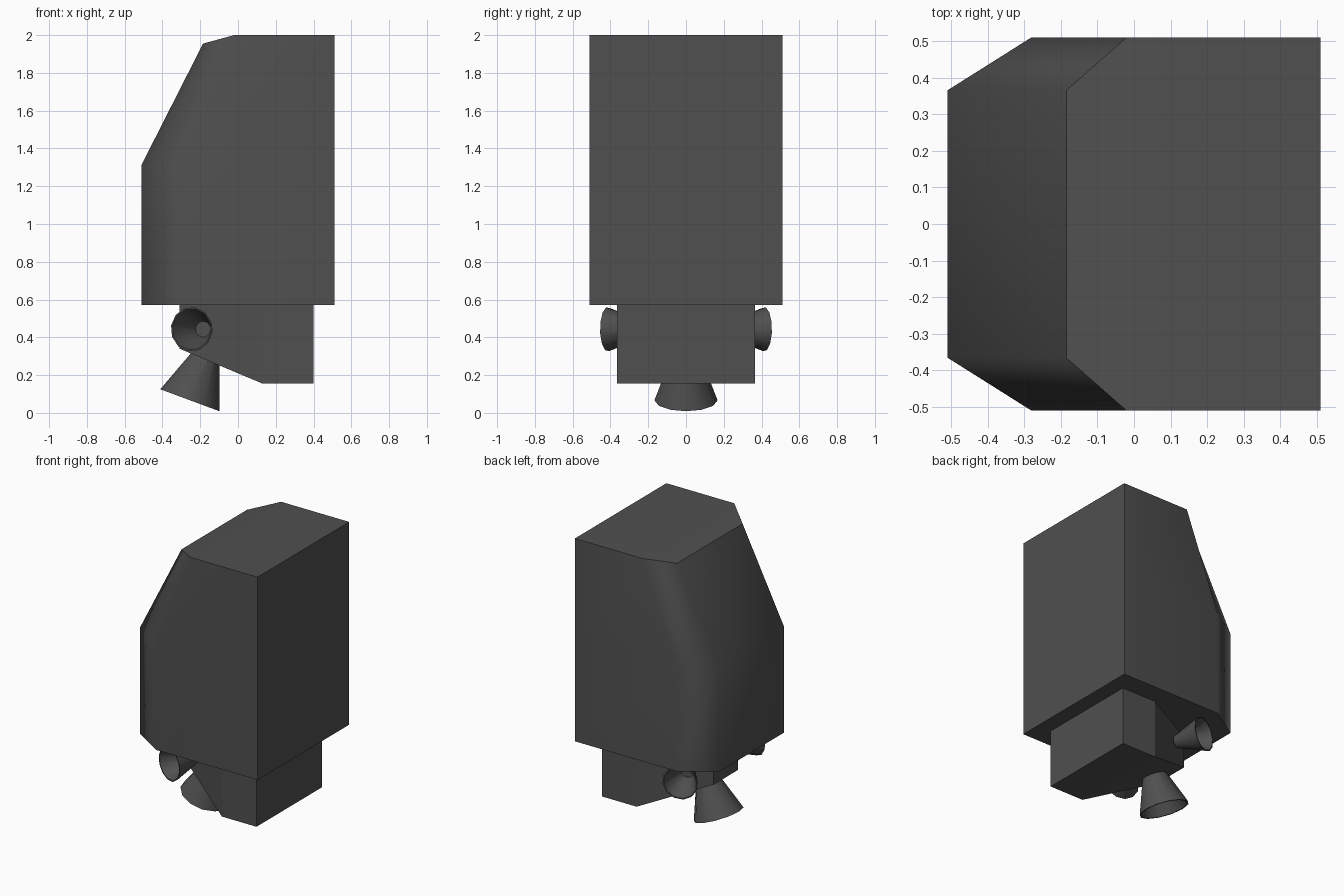
import bpy, bmesh, math
from mathutils import Vector

if "Cube" in bpy.data.objects:
    bpy.data.objects.remove(bpy.data.objects["Cube"])

grey = bpy.data.materials.new("dark grey")
grey.diffuse_color = (0.08, 0.08, 0.08, 1)
grey.use_nodes = True
grey.node_tree.nodes["Principled BSDF"].inputs["Base Color"].default_value = grey.diffuse_color


def finish(bm, name):
    bmesh.ops.recalc_face_normals(bm, faces=bm.faces)
    me = bpy.data.meshes.new(name)
    bm.to_mesh(me)
    bm.free()
    me.materials.append(grey)
    ob = bpy.data.objects.new(name, me)
    bpy.context.collection.objects.link(ob)
    return ob


def mirrored(half):
    """Close a half plan outline (y > 0) by mirroring it across y."""
    return half + [(x, -y, z) for x, y, z in reversed(half)]


def loft(bm, rings, cap=True):
    """Skin closed rings of points, with optional end caps."""
    loops = [[bm.verts.new(p) for p in r] for r in rings]
    n = len(loops[0])
    for a, b in zip(loops, loops[1:]):
        for i in range(n):
            j = (i + 1) % n
            bm.faces.new((a[i], a[j], b[j], b[i]))
    if cap:
        bm.faces.new(loops[0])
    return loops


# main housing: chamfered prism whose nose leans back above z = 1.315
bm = bmesh.new()
rings = [mirrored([(0.51, 0.51, z), (-0.28, 0.51, z), (-0.51, 0.365, z)])
         for z in (0.57, 1.315)]
rings.append(mirrored([(0.51, 0.51, 2), (-0.02, 0.51, 2), (-0.185, 0.365, 1.955)]))
top = loft(bm, rings)[-1]
bm.faces.new((top[0], top[1], top[4], top[5]))   # flat roof
bm.faces.new((top[1], top[2], top[3], top[4]))   # sloped roof lip
bmesh.ops.recalc_face_normals(bm, faces=bm.faces)
for f in bm.faces:
    f.smooth = True
for e in bm.edges:   # roof, floor and flat back stay crisp, the nose is soft
    caps = any(f.normal.x > 0.9 or abs(f.normal.z) > 0.9 for f in e.link_faces)
    if caps and e.calc_face_angle(0) > math.radians(40):
        e.smooth = False
housing = finish(bm, "main_housing")
mod = housing.modifiers.new("flat_normals", "WEIGHTED_NORMAL")
mod.keep_sharp = True

# engine block: tapered in plan, underside rising toward the nozzles
bm = bmesh.new()
low = mirrored([(0.40, 0.365, 0.155), (0.13, 0.365, 0.155), (-0.31, 0.135, 0.34)])
high = [(x, y, 0.575) for x, y, z in low]
base = loft(bm, [high, low])[-1]
bm.faces.new((base[0], base[1], base[4], base[5]))
bm.faces.new((base[1], base[2], base[3], base[4]))
finish(bm, "engine_block")


def nozzle(name, exit_centre, axis, radius):
    """Hollow bell: outer cone, thin rim and inner cone closed at the throat."""
    bm = bmesh.new()
    turn = Vector((0, 0, 1)).rotation_difference(Vector(axis).normalized())
    centre = Vector(exit_centre)
    profile = [(0.36, -1.75), (1.0, 0), (0.93, 0), (0.36, -1.5)]
    rings = []
    for r, h in profile:
        rings.append([centre + turn @ (radius * Vector((
            r * math.cos(math.tau * i / 12), r * math.sin(math.tau * i / 12), h)))
            for i in range(12)])
    end = loft(bm, rings)[-1]
    bm.faces.new(end)
    ob = finish(bm, name)
    bpy.context.view_layer.objects.active = ob
    ob.select_set(True)
    bpy.ops.object.shade_smooth_by_angle(angle=math.radians(40))
    ob.select_set(False)


# main nozzle below and a pair of side nozzles
nozzle("main_nozzle", (-0.255, 0, 0.067), (-0.348, 0, -0.938), 0.167)
for side, label in ((1, "back"), (-1, "front")):
    nozzle(f"{label}_side_nozzle", (-0.245, side * 0.415, 0.443),
           (-0.34, side * 0.94, 0), 0.118)
